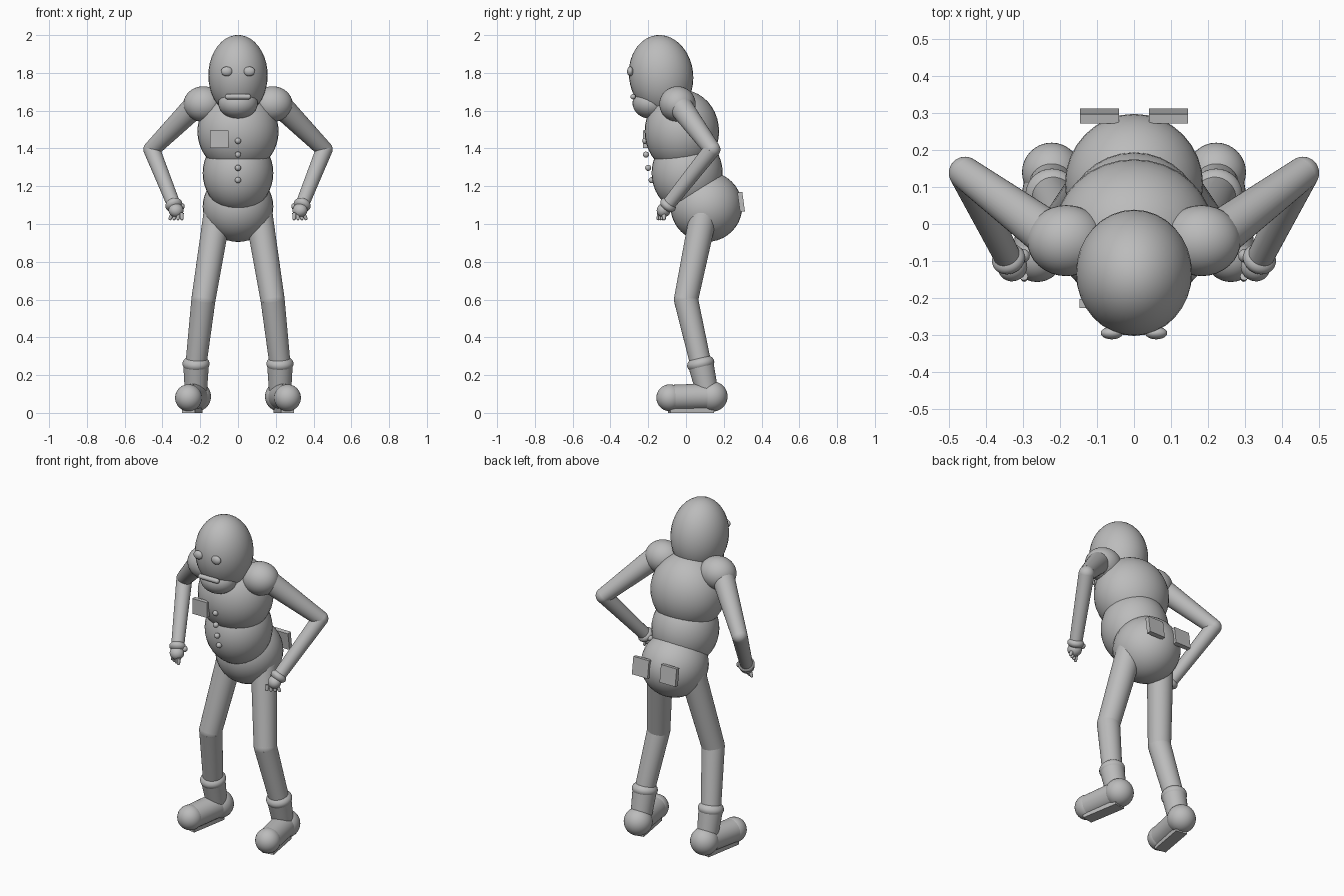
import bpy
from math import radians
from mathutils import Vector, Euler

cube = bpy.data.objects.get("Cube")
if cube:
    bpy.data.objects.remove(cube, do_unlink=True)

gray = bpy.data.materials.new("plain gray")
gray.use_nodes = True
color = (0.5, 0.5, 0.5, 1)
gray.diffuse_color = color
gray.node_tree.nodes["Principled BSDF"].inputs["Base Color"].default_value = color


def finish(name, smooth=True):
    ob = bpy.context.object
    ob.name = name
    ob.data.materials.append(gray)
    if smooth:
        bpy.ops.object.shade_smooth_by_angle(angle=radians(40))
    return ob


def ball(name, center, radii, rotation=(0, 0, 0)):
    """Ellipsoid; radii is a number or three half sizes."""
    if not isinstance(radii, tuple):
        radii = (radii,) * 3
    bpy.ops.mesh.primitive_uv_sphere_add(segments=32, ring_count=20, radius=1,
                                         location=center, rotation=rotation)
    bpy.context.object.scale = radii
    return finish(name)


def limb(name, start, end, r1, r2):
    """Tapered round bar between two points."""
    a, b = Vector(start), Vector(end)
    turn = (b - a).to_track_quat('Z', 'Y').to_euler()
    bpy.ops.mesh.primitive_cone_add(vertices=32, radius1=r1, radius2=r2,
                                    depth=(b - a).length,
                                    location=(a + b) / 2, rotation=turn)
    return finish(name)


def slab(name, center, size, rotation=(0, 0, 0)):
    bpy.ops.mesh.primitive_cube_add(size=1, location=center, rotation=rotation)
    bpy.context.object.scale = size
    return finish(name, False)


# Head and face
ball("head", (0, -0.132, 1.787), (0.157, 0.17, 0.214), (radians(7), 0, 0))
ball("muzzle", (0, -0.185, 1.64), (0.105, 0.098, 0.083))
limb("mouth", (-0.055, -0.28, 1.674), (0.055, -0.28, 1.674), 0.014, 0.014)

# Torso
ball("chest", (0, -0.022, 1.49), (0.215, 0.197, 0.22))
ball("belly", (0, 0.006, 1.27), (0.187, 0.188, 0.208))
ball("pelvis", (0, 0.108, 1.092), (0.187, 0.19, 0.187))

# Shirt buttons and pockets
for y, z in ((-0.216, 1.44), (-0.212, 1.367), (-0.2, 1.297), (-0.182, 1.232)):
    ball("button", (0, y, z), 0.016)
slab("chest_pocket", (-0.099, -0.215, 1.448), (0.098, 0.025, 0.092))

for side, s in (("left", 1), ("right", -1)):
    def at(x, y, z):
        return Vector((s * x, y, z))

    ball(side + "_eye", at(0.06, -0.295, 1.808), (0.03, 0.017, 0.025))
    ball(side + "_mouth_corner", at(0.055, -0.28, 1.674), 0.014)
    slab(side + "_back_pocket", at(0.093, 0.292, 1.117),
         (0.105, 0.026, 0.104), (radians(8), 0, 0))

    # Arm
    shoulder, elbow, wrist = (at(0.222, -0.035, 1.63), at(0.457, 0.138, 1.395),
                              at(0.343, -0.088, 1.11))
    ball(side + "_shoulder", at(0.183, -0.045, 1.635), (0.106, 0.096, 0.094))
    ball(side + "_arm_top", shoulder, 0.064)
    limb(side + "_upper_arm", shoulder, elbow, 0.064, 0.044)
    ball(side + "_elbow", elbow, 0.044)
    limb(side + "_forearm", elbow, wrist, 0.044, 0.036)

    # Hand
    along = (wrist - elbow).normalized()
    turn = along.to_track_quat('Z', 'Y').to_euler()
    ball(side + "_cuff", wrist + along * 0.012, (0.046, 0.046, 0.03), turn)
    palm = wrist + along * 0.05
    ball(side + "_palm", palm, (0.04, 0.036, 0.038), turn)
    ball(side + "_thumb", at(0.3, -0.086, 1.093), 0.018)
    for i in range(4):
        spread = Vector((s * (i - 1.5) * 0.016, (i - 1.5) * 0.008, 0))
        base = palm + spread + along * 0.02
        tip = palm + spread * 1.3 + Vector((0, -0.014, -0.044))
        limb(side + "_finger", base, tip, 0.011, 0.009)
        ball(side + "_fingertip", tip, 0.009)

    # Leg
    hip, knee, ankle = at(0.112, 0.09, 1.04), at(0.183, 0.0, 0.6), at(0.222, 0.078, 0.26)
    heel, toe = at(0.223, 0.14, 0.087), at(0.262, -0.086, 0.08)
    ball(side + "_hip", hip, 0.073)
    limb(side + "_thigh", hip, knee, 0.073, 0.064)
    ball(side + "_knee", knee, 0.064)
    limb(side + "_shin", knee, ankle, 0.064, 0.056)
    ball(side + "_sock_band", ankle, (0.072, 0.073, 0.045), (radians(13), 0, 0))
    limb(side + "_ankle", ankle, at(0.223, 0.115, 0.1), 0.068, 0.058)

    # Shoe
    ball(side + "_heel", heel, 0.08)
    ball(side + "_toe", toe, 0.071)
    limb(side + "_shoe", heel, toe, 0.07, 0.068)
    yaw = (heel - toe).to_2d().angle_signed(Vector((0, 1)))
    middle = (heel + toe) / 2
    slab(side + "_sole", (middle.x, middle.y, 0.014), (0.07, 0.235, 0.028), (0, 0, yaw))
